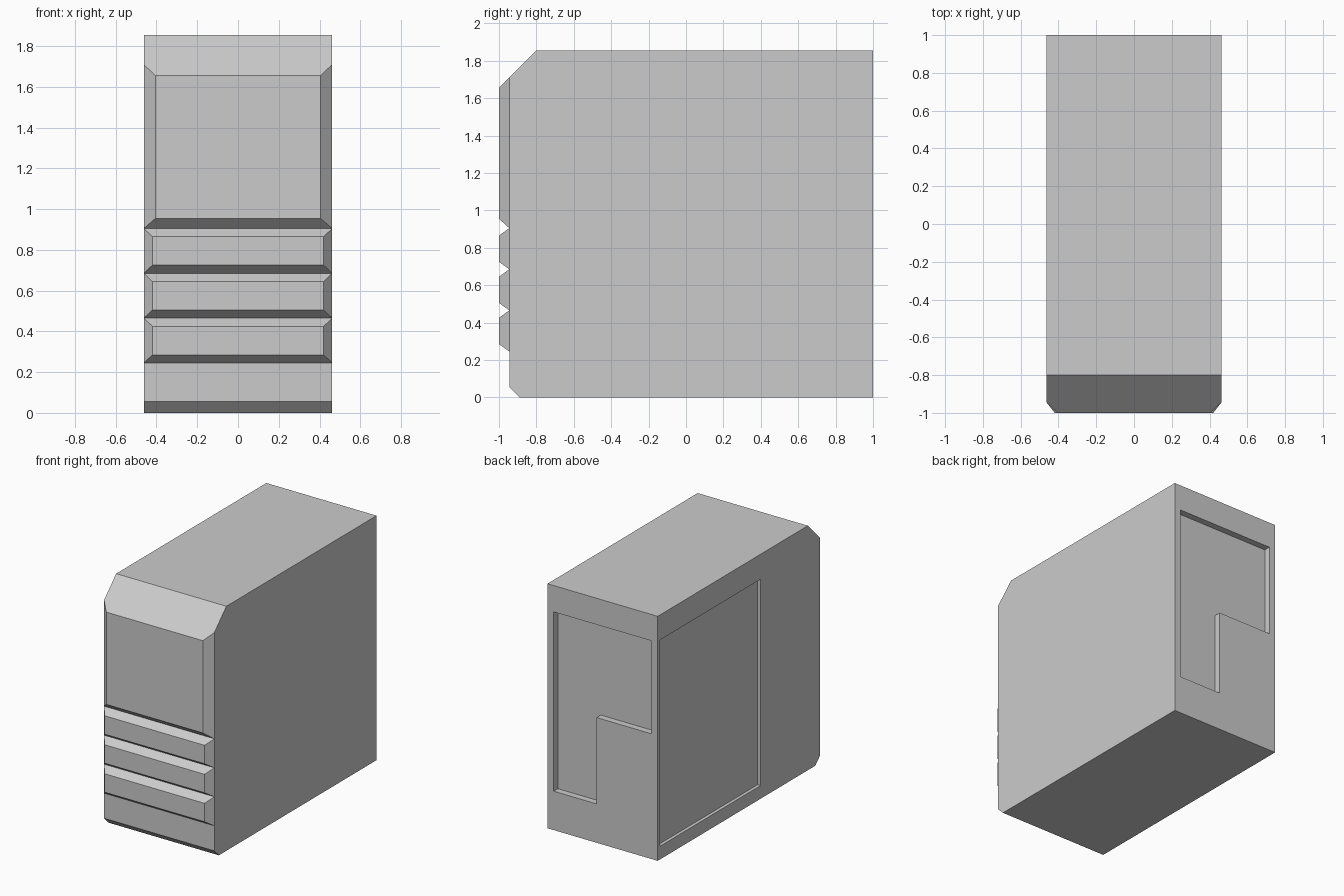
import bpy, bmesh

if "Cube" in bpy.data.objects:
    bpy.data.objects.remove(bpy.data.objects["Cube"])

HALF_W = 0.4625
FRONT = -0.945


def make_prism(name, points, axis, lo, hi, shape=None):
    """Extrude a 2D outline along x (outline = y,z) or along y (outline = x,z)."""
    def place(a, b, d):
        return (d, a, b) if axis == "x" else (a, d, b)
    bm = bmesh.new()
    rings = [[bm.verts.new(place(a, b, d)) for a, b in points] for d in (lo, hi)]
    for ring in rings:
        bm.faces.new(ring)
    n = len(points)
    for i in range(n):
        j = (i + 1) % n
        bm.faces.new((rings[0][i], rings[0][j], rings[1][j], rings[1][i]))
    bmesh.ops.recalc_face_normals(bm, faces=bm.faces)
    if shape:
        shape(bm)
    mesh = bpy.data.meshes.new(name)
    bm.to_mesh(mesh)
    bm.free()
    obj = bpy.data.objects.new(name, mesh)
    bpy.context.collection.objects.link(obj)
    return obj


# Front panels: base bottom, base top, raised bottom, raised top, raised half width
panels = [
    (0.245, 0.465, 0.285, 0.425, 0.42),
    (0.465, 0.685, 0.505, 0.645, 0.42),
    (0.685, 0.905, 0.725, 0.865, 0.42),
    (0.905, 1.71, 0.955, 1.655, 0.405),
]


def raise_panels(bm):
    """Extrude each front strip into a bevelled panel."""
    bm.normal_update()
    for z0, z1, low, high, half in panels:
        mid = (z0 + z1) / 2
        strip = next(f for f in bm.faces if f.normal.y < -0.99
                     and abs(f.calc_center_median().z - mid) < 0.01)
        raised = bmesh.ops.extrude_discrete_faces(bm, faces=[strip])["faces"][0]
        for v in raised.verts:
            v.co = (half if v.co.x > 0 else -half, -1.0,
                    high if v.co.z > mid else low)
    bmesh.ops.recalc_face_normals(bm, faces=bm.faces)


# Case body: side profile with chamfered front edges and panel strips
profile = [(1, 0), (-0.89, 0), (FRONT, 0.055)]
profile += [(FRONT, p[0]) for p in panels]
profile += [(FRONT, 1.71), (-0.8, 1.855), (1, 1.855)]
body = make_prism("computer_case", profile, "x", -HALF_W, HALF_W, raise_panels)

# L-shaped recess in the back
back = make_prism("back_recess_cutter",
                  [(0.41, 0.295), (0.05, 0.295), (0.05, 0.95),
                   (-0.41, 0.95), (-0.41, 1.655), (0.41, 1.655)],
                  "y", 0.95, 1.1)

# Shallow access panel recess in the left side
side = make_prism("side_recess_cutter",
                  [(-0.235, 0.1), (0.97, 0.1), (0.97, 1.665), (-0.235, 1.665)],
                  "x", -0.6, -HALF_W + 0.025)

for cutter in (back, side):
    cutter.hide_render = True
    cutter.display_type = "WIRE"
    mod = body.modifiers.new(cutter.name, "BOOLEAN")
    mod.operation = "DIFFERENCE"
    mod.solver = "EXACT"
    mod.object = cutter
